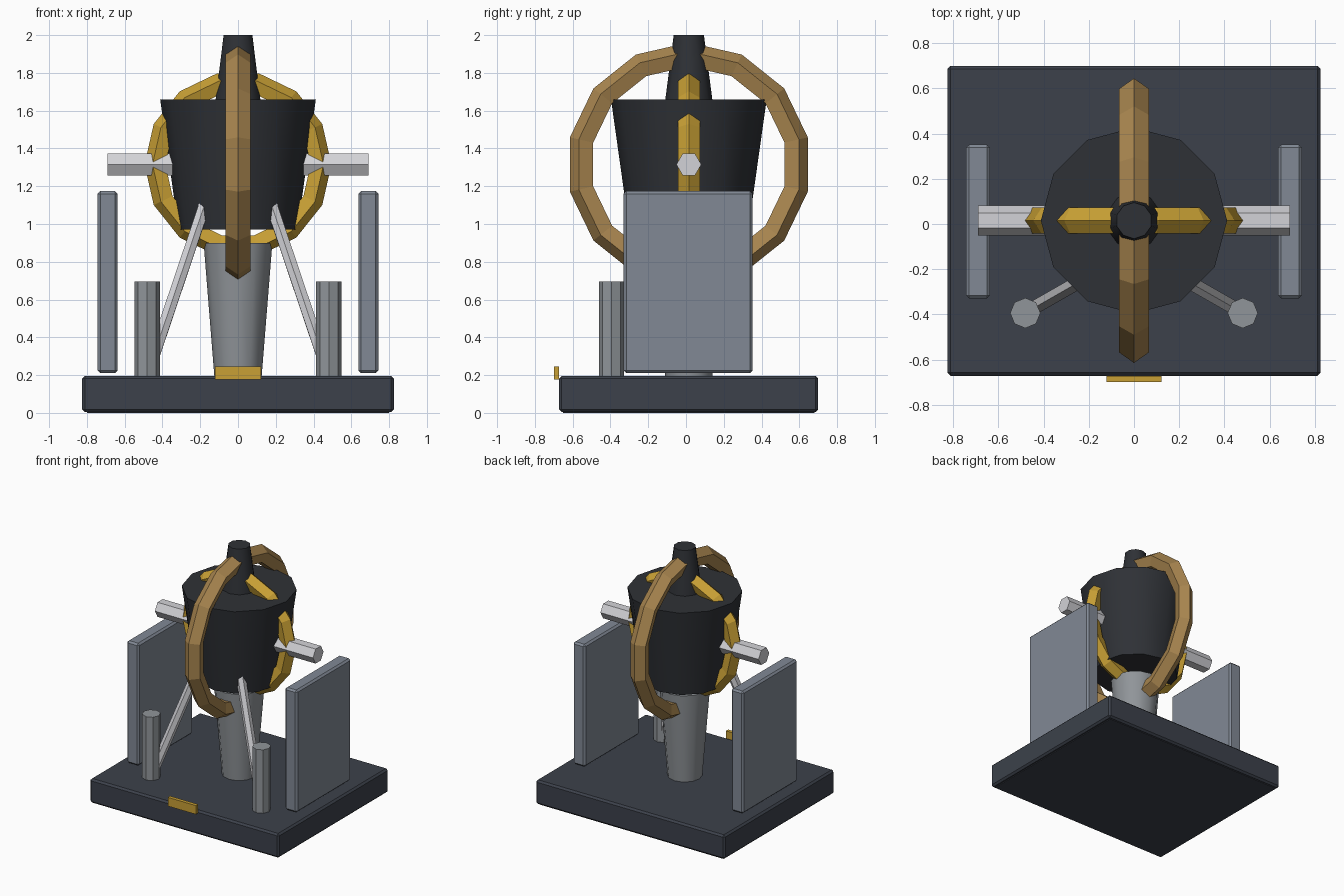
import bpy, math
from mathutils import Vector

if "Cube" in bpy.data.objects:
    bpy.data.objects.remove(bpy.data.objects["Cube"])

CY = 0.015   # y of the central axis
CZ = 1.315   # height of ring centres


def mat(name, r, g, b):
    m = bpy.data.materials.new(name)
    m.diffuse_color = (r, g, b, 1)
    m.use_nodes = True
    m.node_tree.nodes["Principled BSDF"].inputs["Base Color"].default_value = m.diffuse_color
    return m


SLATE = mat("slate", 0.045, 0.053, 0.07)
BLACK = mat("charcoal", 0.028, 0.031, 0.037)
PANEL = mat("panel_grey", 0.22, 0.25, 0.30)
STEEL = mat("steel", 0.28, 0.30, 0.32)
SILVER = mat("silver", 0.65, 0.65, 0.68)
GOLD = mat("gold", 0.58, 0.35, 0.035)
BRONZE = mat("bronze", 0.40, 0.24, 0.08)


def finish(name, material, smooth=False):
    o = bpy.context.object
    o.name = name
    o.data.materials.append(material)
    if smooth:
        bpy.ops.object.shade_smooth_by_angle(angle=math.radians(40))
    return o


def box(name, lo, hi, material, bevel=0.0):
    lo, hi = Vector(lo), Vector(hi)
    bpy.ops.mesh.primitive_cube_add(size=1, location=(lo + hi) / 2)
    bpy.context.object.scale = hi - lo
    bpy.ops.object.transform_apply(location=False, rotation=False, scale=True)
    o = finish(name, material)
    if bevel:
        b = o.modifiers.new("bevel", 'BEVEL')
        b.width, b.segments = bevel, 1


def cone(name, x, y, z0, z1, r0, r1, sides, material, smooth=False):
    bpy.ops.mesh.primitive_cone_add(vertices=sides, radius1=r0, radius2=r1,
                                    depth=z1 - z0, location=(x, y, (z0 + z1) / 2))
    finish(name, material, smooth)


def rod(name, a, b, r, sides, material, spin=0.0):
    a, b = Vector(a), Vector(b)
    d = b - a
    bpy.ops.mesh.primitive_cylinder_add(vertices=sides, radius=r, depth=d.length,
                                        location=(a + b) / 2)
    o = finish(name, material)
    o.rotation_euler = (d.to_track_quat('Z', 'Y').to_matrix().to_4x4()).to_euler()
    for v in o.data.vertices:   # spin the section about its own axis
        x, y = v.co.x, v.co.y
        v.co.x = x * math.cos(spin) - y * math.sin(spin)
        v.co.y = x * math.sin(spin) + y * math.cos(spin)


def ring(name, R, r, rot, material):
    bpy.ops.mesh.primitive_torus_add(major_segments=14, minor_segments=5, major_radius=R,
                                     minor_radius=r, location=(0, CY, CZ), rotation=rot)
    o = finish(name, material)
    for p in o.data.polygons:
        p.use_smooth = False


# plinth and front plate
box("plinth", (-0.825, -0.672, 0.005), (0.825, 0.70, 0.195), SLATE, 0.014)
box("plinth_foot", (-0.80, -0.65, 0), (0.80, 0.68, 0.02), SLATE)
box("front_plate", (-0.122, -0.70, 0.177), (0.122, -0.672, 0.246), GOLD)

# central column
cone("neck", 0, CY, 0.19, 0.90, 0.125, 0.182, 12, STEEL, True)
cone("bucket_body", 0, CY, 0.97, 1.66, 0.315, 0.412, 12, BLACK, True)
cone("top_spout", 0, CY, 1.655, 2.0, 0.125, 0.08, 10, BLACK, True)

# crossing rings and axle
ring("outer_ring", 0.576, 0.070, (0, math.pi / 2, 0), BRONZE)
ring("inner_ring", 0.434, 0.061, (math.pi / 2, 0, 0), GOLD)
# section has corners pointing front and back
bpy.ops.mesh.primitive_cylinder_add(vertices=6, radius=0.066, depth=1.38,
                                    location=(0, CY, CZ), rotation=(0, math.pi / 2, 0))
finish("axle", SILVER)

# mirrored side parts
for s, side in ((-1, "left"), (1, "right")):
    xs = sorted((s * 0.637, s * 0.743))
    box(side + "_panel", (xs[0], -0.33, 0.21), (xs[1], 0.352, 1.174), PANEL, 0.014)
    cone(side + "_post", s * 0.481, -0.394, 0.19, 0.695, 0.067, 0.067, 8, STEEL)
    rod(side + "_strut", (s * 0.48, -0.392, 0.2), (s * 0.17, -0.215, 1.12), 0.035, 6, SILVER)
